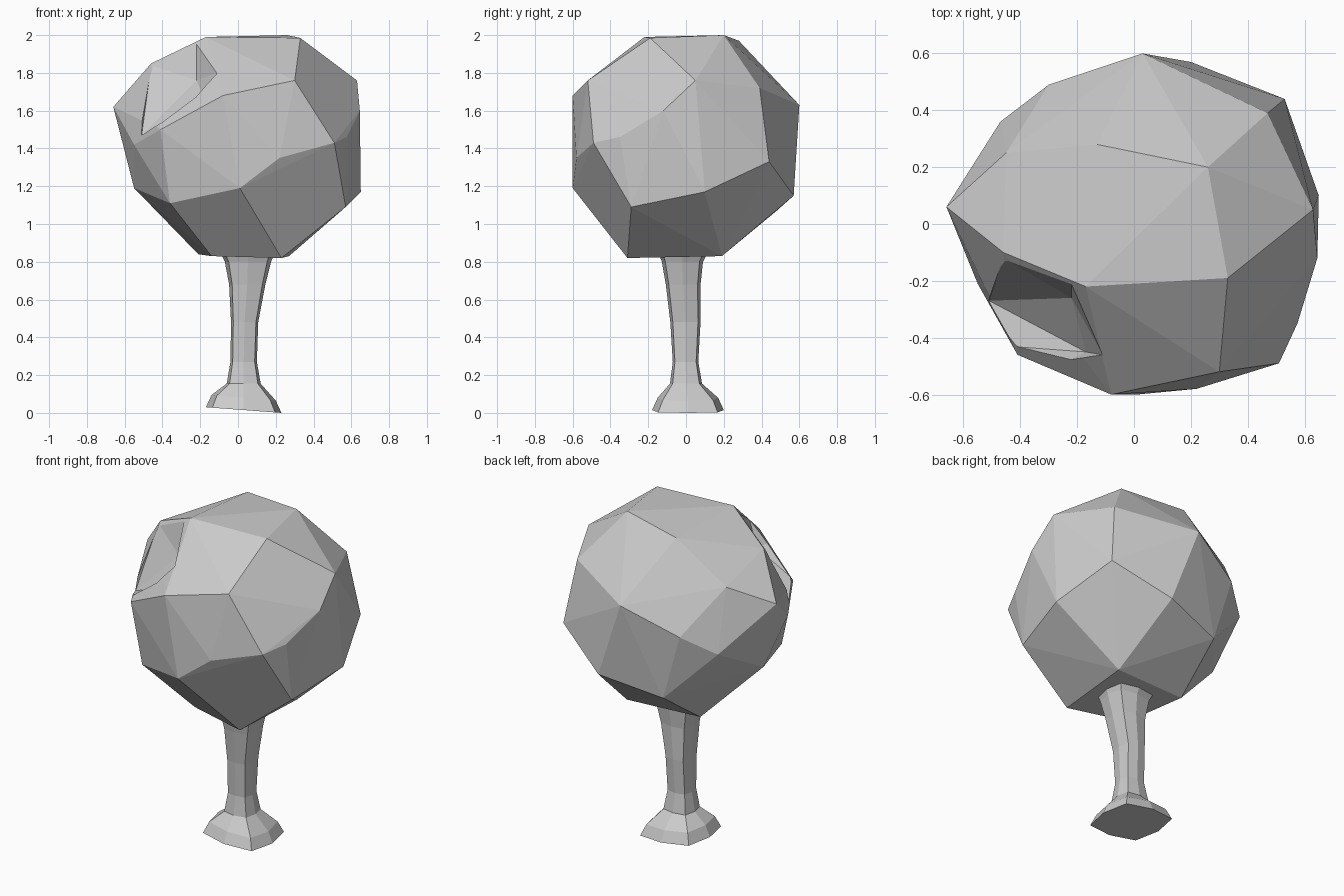
import bpy, bmesh

if "Cube" in bpy.data.objects:
    bpy.data.objects.remove(bpy.data.objects["Cube"])


def make_object(name, bm):
    bmesh.ops.recalc_face_normals(bm, faces=bm.faces[:])
    mesh = bpy.data.meshes.new(name)
    bm.to_mesh(mesh)
    bm.free()
    obj = bpy.data.objects.new(name, mesh)
    bpy.context.collection.objects.link(obj)
    return obj


def hull(name, points):
    bm = bmesh.new()
    for p in points:
        bm.verts.new(p)
    res = bmesh.ops.convex_hull(bm, input=bm.verts[:])
    loose = [v for v in bm.verts if not v.link_faces]
    bmesh.ops.delete(bm, geom=loose, context='VERTS')
    return make_object(name, bm)


# Crown: faceted boulder-like foliage, spanned by its corner points
top = [(-.17, -.22, 1.99), (.33, -.19, 1.985), (.26, .20, 2.0), (-.13, .28, 1.97)]
upper = [(.63, .05, 1.76), (.47, .39, 1.72), (.03, .60, 1.63), (-.45, .25, 1.74),
         (-.66, .06, 1.62), (-.46, -.10, 1.85), (-.08, -.60, 1.68), (.30, -.52, 1.76)]
middle = [(.645, -.12, 1.60), (.575, -.35, 1.46), (.51, -.49, 1.43), (.22, -.58, 1.35),
          (-.41, -.46, 1.50), (-.55, -.21, 1.42), (-.47, .36, 1.37), (-.30, .49, 1.48),
          (.53, .44, 1.33)]
lower = [(.65, .10, 1.17), (.57, -.29, 1.09), (.01, -.60, 1.19), (-.36, -.42, 1.11),
         (-.55, .03, 1.19), (-.18, .48, 1.07), (.20, .57, 1.15)]
bottom = [(.23, -.31, .82), (.27, .19, .83), (-.21, .16, .84), (-.14, -.22, .83)]
crown = hull("crown", top + upper + middle + lower + bottom)

# Dent in the front left shoulder of the crown
dent = hull("dent_cutter", [
    (-.36, -.33, 1.61), (-.37, -.39, 1.55), (-.22, -.26, 1.76), (-.17, -.45, 1.64),
    (-.22, -.21, 1.96), (-.11, -.46, 1.80), (-.44, -.43, 1.52), (-.51, -.27, 1.47),
    (-.46, -.12, 1.84), (-.75, -.75, 2.0)])
dent.hide_render = True
mod = crown.modifiers.new("dent", 'BOOLEAN')
mod.operation = 'DIFFERENCE'
mod.solver = 'EXACT'
mod.object = dent
bpy.context.view_layer.objects.active = crown
bpy.ops.object.modifier_apply(modifier=mod.name)
bpy.data.objects.remove(dent)

# Trunk: eight-sided rounded-square rings (z, x min, x max, y min, y max)
rings = [(.015, -.17, .23, -.18, .20), (.08, -.14, .20, -.15, .17),
         (.155, -.06, .12, -.085, .085), (.27, -.04, .10, -.07, .065),
         (.48, -.037, .107, -.083, .077), (.68, -.047, .145, -.107, .077),
         (.80, -.07, .175, -.128, .09), (.86, -.10, .20, -.15, .12)]
C = .83
around = [(1, 0), (C, C), (0, 1), (-C, C), (-1, 0), (-C, -C), (0, -1), (C, -C)]
bm = bmesh.new()
loops = []
for i, (z, x0, x1, y0, y1) in enumerate(rings):
    cx, cy, rx, ry = (x0 + x1) / 2, (y0 + y1) / 2, (x1 - x0) / 2, (y1 - y0) / 2
    tilt = -.015 if i < 2 else 0
    loops.append([bm.verts.new((cx + a * rx, cy + b * ry, z + a * tilt)) for a, b in around])
for r0, r1 in zip(loops, loops[1:]):
    for k in range(8):
        n = (k + 1) % 8
        bm.faces.new((r0[k], r0[n], r1[n], r1[k]))
bm.faces.new(loops[0][::-1])
bm.faces.new(loops[-1])
make_object("trunk", bm)
